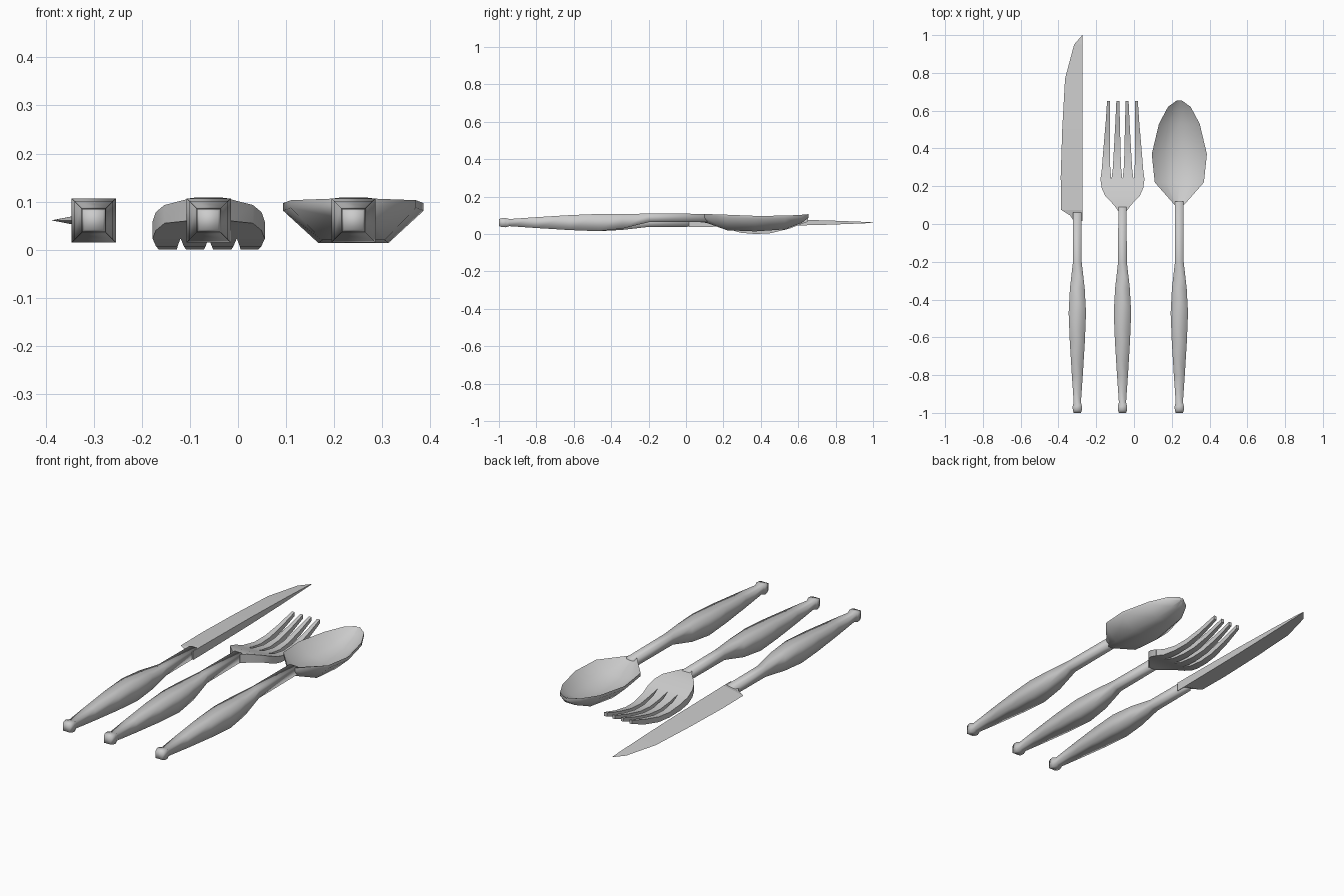
import bpy, bmesh, math

if "Cube" in bpy.data.objects:
    bpy.data.objects.remove(bpy.data.objects["Cube"])


def loft(name, rings, smooth=None):
    """Skin a list of equal-length point rings and cap both ends."""
    bm = bmesh.new()
    vr = [[bm.verts.new(p) for p in r] for r in rings]
    n = len(rings[0])
    for a, b in zip(vr, vr[1:]):
        for i in range(n):
            j = (i + 1) % n
            bm.faces.new((a[i], a[j], b[j], b[i]))
    bm.faces.new(vr[0][::-1])
    bm.faces.new(vr[-1])
    bmesh.ops.recalc_face_normals(bm, faces=bm.faces)
    me = bpy.data.meshes.new(name)
    bm.to_mesh(me)
    bm.free()
    ob = bpy.data.objects.new(name, me)
    bpy.context.collection.objects.link(ob)
    if smooth:
        bpy.ops.object.select_all(action='DESELECT')
        ob.select_set(True)
        bpy.context.view_layer.objects.active = ob
        bpy.ops.object.shade_smooth_by_angle(angle=math.radians(smooth))
    return ob


def box_ring(x, y, hw, top, bot):
    return [(x - hw, y, bot), (x + hw, y, bot), (x + hw, y, top), (x - hw, y, top)]


def handle(name, x, neck_end, raised):
    """Square-section handle with knob; the neck runs high on fork and spoon."""
    lift_mid, lift_neck = (0.007, 0.025) if raised else (0, 0)
    prof = [(-1, .019, 0), (-.985, .024, 0), (-.965, .025, 0), (-.945, .019, 0),
            (-.8, .029, 0), (-.62, .040, 0), (-.47, .046, 0),
            (-.34, .039, lift_mid), (-.2, .023, lift_neck), (neck_end, .022, lift_neck)]
    loft(name, [box_ring(x, y, h, .061 + d + h, .061 + d - h) for y, h, d in prof], 100)


# Knife: handle and wedge-section blade (spine on the right)
handle("knife_handle", -.30, .06, False)
spine = -.272
edge = [(.015, -.318, .023), (.045, -.338, .023), (.075, -.386, .023), (.25, -.388, .021),
        (.5, -.38, .018), (.77, -.365, .011), (.95, -.317, .004), (1.0, -.274, .001)]
loft("knife_blade", [[(x, y, .061), (spine, y, .061 - t), (spine, y, .061 + t)]
                     for y, x, t in edge])

# Fork: handle, flared shoulder and four tines
FX = -.061
handle("fork_handle", FX, .09, True)
shoulder = [(.07, .023, .107, .064), (.10, .045, .105, .060), (.15, .092, .093, .055),
            (.19, .110, .078, .040), (.24, .117, .058, .022)]
loft("fork_shoulder", [box_ring(FX, *s) for s in shoulder], 40)

# (y, spacing of tine centres, half width, top, bottom)
tine = [(.24, .0585, .0285, .058, .022), (.29, .058, .0225, .040, .007),
        (.37, .0565, .0185, .027, .000), (.45, .054, .0155, .032, .004),
        (.55, .051, .0115, .055, .028), (.652, .049, .008, .086, .066)]
for i in range(4):
    k = i - 1.5
    loft(f"fork_tine_{i + 1}",
         [box_ring(FX + k * s, y, hw, t, b) for y, s, hw, t, b in tine], 40)

# Spoon: handle and hollow bowl
SX = .24
handle("spoon_handle", SX, .12, True)
# (y, half width, rim height, inner floor, underside)
bowl = [(.10, .024, .107, .105, .063), (.22, .130, .103, .045, .020),
        (.37, .146, .097, .028, .014), (.53, .108, .098, .042, .025),
        (.62, .060, .103, .078, .060), (.655, .012, .106, .100, .088)]
rings = []
for y, w, rim, floor, under in bowl:
    inner = [(-1, rim), (-.55, floor + .012), (0, floor), (.55, floor + .012), (1, rim)]
    outer = [(1, rim - .016), (.5, under), (0, under), (-.5, under), (-1, rim - .016)]
    rings.append([(SX + u * w, y, min(z, rim)) for u, z in inner + outer])
loft("spoon_bowl", rings, 50)
